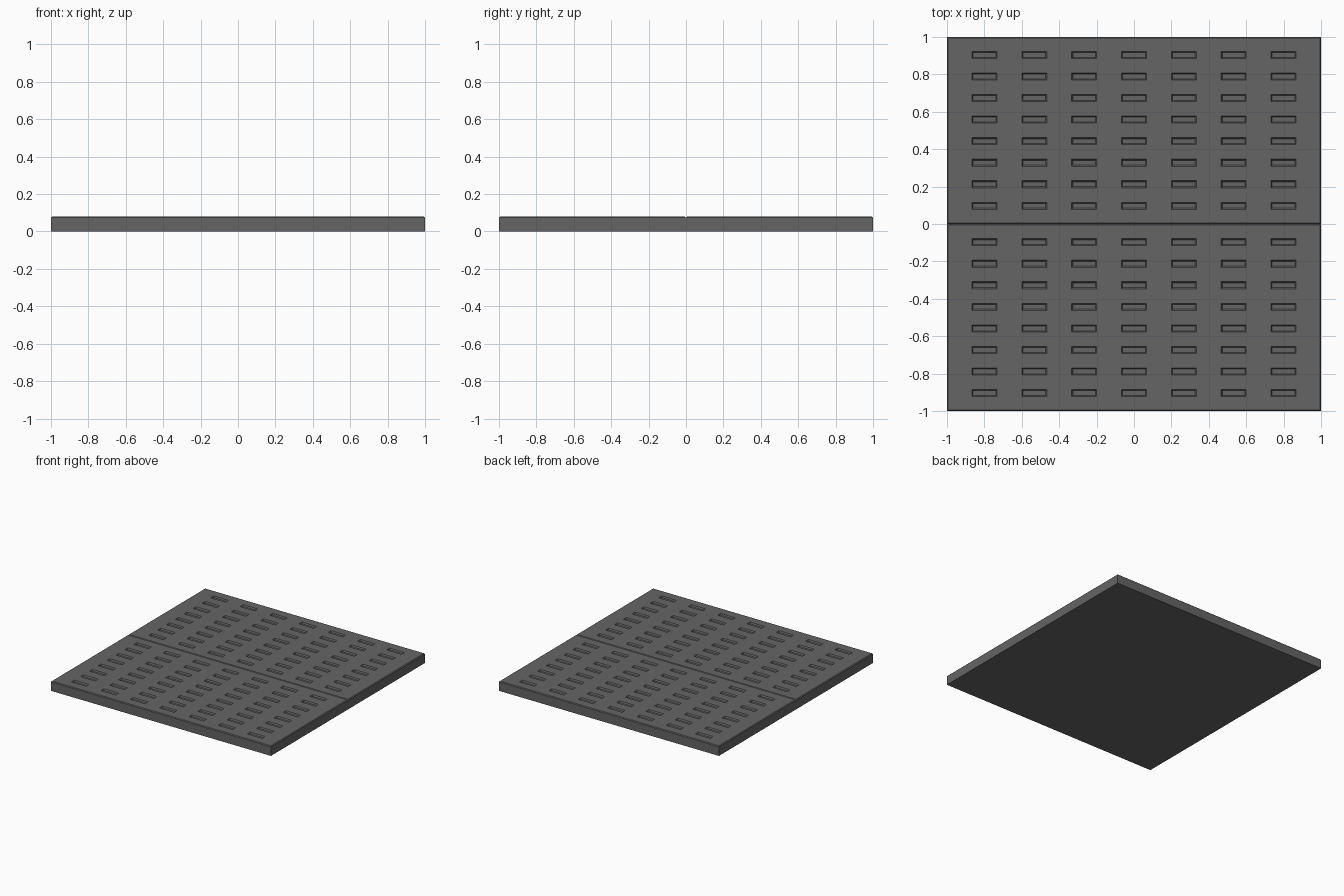
import bpy, bmesh

if "Cube" in bpy.data.objects:
    bpy.data.objects.remove(bpy.data.objects["Cube"])

TOP, B = 0.08, 0.006            # slab height, edge chamfer
SLOT_W, SLOT_H = 0.134, 0.038   # slot opening

# Charcoal material
mat = bpy.data.materials.new("charcoal_grey")
mat.diffuse_color = (0.13, 0.13, 0.13, 1)
mat.use_nodes = True
mat.node_tree.nodes["Principled BSDF"].inputs["Base Color"].default_value = mat.diffuse_color

# Grid lines: chamfered rim, slot edges, and the groove along y = 0
slot_x = [(i - 3) * 0.2665 for i in range(7)]
half_y = [0.097 + i * 0.1153 for i in range(8)]
slot_y = [-y for y in reversed(half_y)] + half_y
xs = sorted([-1, -1 + B, 1 - B, 1] + [c + s * SLOT_W / 2 for c in slot_x for s in (-1, 1)])
ys = sorted([-1, -1 + B, -B, 0, B, 1 - B, 1] + [c + s * SLOT_H / 2 for c in slot_y for s in (-1, 1)])


def height(x, y):
    return TOP - B if abs(x) == 1 or abs(y) == 1 or y == 0 else TOP


def inside(v, centres, half):
    return any(abs(v - c) < half for c in centres)


# Top surface
bm = bmesh.new()
grid = [[bm.verts.new((x, y, height(x, y))) for x in xs] for y in ys]
for j in range(len(ys) - 1):
    for i in range(len(xs) - 1):
        bm.faces.new((grid[j][i], grid[j][i + 1], grid[j + 1][i + 1], grid[j + 1][i]))
bm.normal_update()
slots = []
for f in bm.faces:
    c = f.calc_center_median()
    if inside(c.x, slot_x, SLOT_W / 2) and inside(c.y, slot_y, SLOT_H / 2):
        slots.append(f)

# Side walls and underside
rim = [e for e in bm.edges if e.is_boundary]
ext = bmesh.ops.extrude_edge_only(bm, edges=rim)["geom"]
for v in ext:
    if isinstance(v, bmesh.types.BMVert):
        v.co.z = 0
bmesh.ops.contextual_create(bm, geom=[e for e in bm.edges if e.is_boundary])
bmesh.ops.recalc_face_normals(bm, faces=bm.faces[:])

# Sunken slots with sloping walls
bmesh.ops.inset_individual(bm, faces=slots, thickness=0.009, depth=-0.01)

me = bpy.data.meshes.new("slotted_floor_panel")
bm.to_mesh(me)
bm.free()
me.materials.append(mat)
obj = bpy.data.objects.new("slotted_floor_panel", me)
bpy.context.collection.objects.link(obj)
